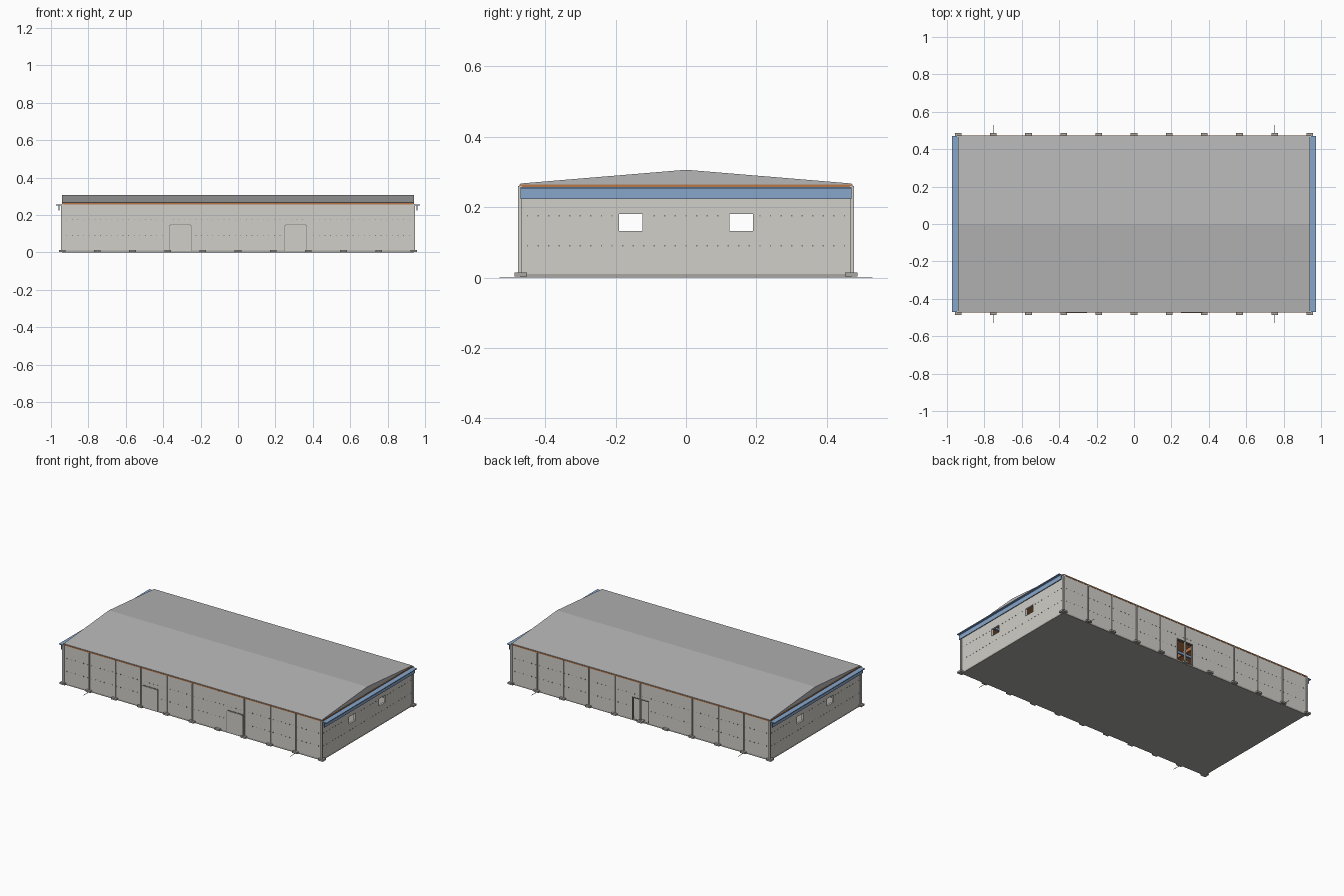
import bpy, bmesh
from mathutils import Matrix, Vector

if "Cube" in bpy.data.objects:
    bpy.data.objects.remove(bpy.data.objects["Cube"])


def material(name, rgb):
    m = bpy.data.materials.new(name)
    m.diffuse_color = (*rgb, 1)
    m.use_nodes = True
    m.node_tree.nodes["Principled BSDF"].inputs["Base Color"].default_value = m.diffuse_color
    return m


CREAM = material("cream_panel", (0.63, 0.62, 0.58))
ROOF = material("roof_grey", (0.47, 0.47, 0.47))
BLUE = material("blue_steel", (0.24, 0.38, 0.60))
ORANGE = material("orange_steel", (0.48, 0.19, 0.07))
DARK = material("dark_steel", (0.24, 0.22, 0.19))
STONE = material("foot_grey", (0.40, 0.39, 0.36))

L, W = 0.94, 0.47          # half length and half width of the hall
BAYS = [-L + 2 * L * i / 10 for i in range(11)]


def boxes(name, spans, mat=None):
    """One object made of boxes given as (x0, x1, y0, y1, z0, z1)."""
    bm = bmesh.new()
    for x0, x1, y0, y1, z0, z1 in spans:
        mtx = Matrix.Translation(Vector((x0 + x1, y0 + y1, z0 + z1)) / 2)
        mtx = mtx @ Matrix.Diagonal((x1 - x0, y1 - y0, z1 - z0, 1))
        bmesh.ops.create_cube(bm, size=1, matrix=mtx)
    return finish(name, bm, mat)


def finish(name, bm, mat):
    bmesh.ops.recalc_face_normals(bm, faces=bm.faces)
    me = bpy.data.meshes.new(name)
    bm.to_mesh(me)
    bm.free()
    ob = bpy.data.objects.new(name, me)
    bpy.context.collection.objects.link(ob)
    if mat:
        me.materials.append(mat)
    return ob


def prism(name, points, axis, a, b, mat):
    """Extrude a 2D outline along x (points are y,z) or y (points are x,z)."""
    bm = bmesh.new()
    put = (lambda p: (a, p[0], p[1])) if axis == "x" else (lambda p: (p[0], a, p[1]))
    face = bm.faces.new([bm.verts.new(put(p)) for p in points])
    new = bmesh.ops.extrude_face_region(bm, geom=[face])["geom"]
    shift = (b - a, 0, 0) if axis == "x" else (0, b - a, 0)
    bmesh.ops.translate(bm, vec=shift, verts=[v for v in new if isinstance(v, bmesh.types.BMVert)])
    return finish(name, bm, mat)


def cut(target, spans):
    bpy.context.view_layer.objects.active = target
    for span in spans:
        cutter = boxes("cutter", [span])
        cutter.hide_render = True
        mod = target.modifiers.new("cut", "BOOLEAN")
        mod.operation, mod.solver, mod.object = "DIFFERENCE", "EXACT", cutter
        bpy.ops.object.modifier_apply(modifier=mod.name)
        bpy.data.objects.remove(cutter, do_unlink=True)


# floor slab and hollow walls with end windows and a rear doorway
boxes("floor_slab", [(-L, L, -W, W, 0, 0.01)], STONE)
walls = boxes("walls", [(-L, L, -W, W, 0.008, 0.258)], CREAM)
cut(walls, [(-L + .012, L - .012, -W + .012, W - .012, 0, 0.3),
            (-1.1, 1.1, -0.19, -0.123, 0.132, 0.18),
            (-1.1, 1.1, 0.123, 0.19, 0.132, 0.18),
            (-0.058, 0.058, 0.4, 0.6, 0, 0.15)])

# ceiling band whose edge shows as an orange line, and the low gable roof
boxes("eaves_band", [(-L - .002, L + .002, -W - .002, W + .002, 0.257, 0.264)], ORANGE)
prism("roof", [(-W, 0.263), (W, 0.263), (W, 0.267), (0, 0.306), (-W, 0.267)],
      "x", -L, L, ROOF)

# canopies at both ends: flat top plate, hanging fascia
for s, side in ((-1, "left"), (1, "right")):
    def ends(a, b):
        return min(s * a, s * b), max(s * a, s * b)
    boxes(side + "_canopy", [(*ends(L, 0.974), -W, W, 0.252, 0.257),
                             (*ends(0.955, 0.960), -W, W, 0.223, 0.254)], BLUE)

# long-side columns, feet, panel joints and ground straps
columns, joints, feet, straps = [], [], [], []
for s in (-1, 1):
    for i, x in enumerate(BAYS):
        y0, y1 = sorted((s * (W - .005), s * (W + .007)))
        f0, f1 = sorted((s * (W - .018), s * (W + .017)))
        feet.append((x - .018, x + .018, f0, f1, 0.003, 0.014))
        if i in (0, 10):
            columns.append((x - .006, x + .006, y0, y1, 0.01, 0.26))
        elif i % 2:
            columns.append((x - .003, x + .003, y0, y1, 0.01, 0.257))
        else:
            y0, y1 = sorted((s * W, s * (W + .003)))
            joints.append((x - .004, x + .004, y0, y1, 0.01, 0.257))
    for x in (-0.752, 0.752):
        y0, y1 = sorted((s * W, s * 0.53))
        straps.append((x - .001, x + .001, y0, y1, 0, 0.002))
boxes("columns", columns, CREAM)
boxes("panel_joints", joints, CREAM)
boxes("column_feet", feet, STONE)
boxes("ground_straps", straps, DARK)

# front doors with clipped upper corners, dark surround behind the leaf
for s, side in ((-1, "left"), (1, "right")):
    for part, g, y, mat in (("door_frame", 0, -W - .003, DARK),
                            ("door_leaf", 0.003, -W - .006, CREAM)):
        a, b, t, c = 0.249 + g, 0.368 - g, 0.15 - g, 0.006
        outline = [(a, .008), (b, .008), (b, t - c), (b - c, t), (a + c, t), (a, t - c)]
        prism(f"{side}_{part}", [(s * x, z) for x, z in outline], "y", y, -W + .002, mat)

# rear doorway: thin surround
boxes("rear_door_frame", [(-.061, -.057, W - .012, W + .003, .008, .15),
                          (.057, .061, W - .012, W + .003, .008, .15),
                          (-.061, .061, W - .012, W + .003, .149, .153)], DARK)

# interior cross beams and lengthwise beams
boxes("cross_beams", [(x - .006, x + .006, -W + .012, W - .012, 0.235, 0.258)
                      for x in BAYS[1:10]], ORANGE)
boxes("long_beams", [(-L + .012, L - .012, y - .006, y + .006, 0.225, 0.24)
                     for y in (-0.36, -0.24, 0, 0.24, 0.36)], BLUE)

# rows of small fixings on all four walls
bolts, r = [], 0.002
for z in (0.09, 0.175):
    for k in range(62):
        x = -0.915 + 0.03 * k
        in_front_door = z < 0.15 and 0.24 < abs(x) < 0.375
        in_rear_door = z < 0.15 and abs(x) < 0.065
        if not in_front_door:
            bolts.append((x - r, x + r, -W - .002, -W + .001, z - r, z + r))
        if not in_rear_door:
            bolts.append((x - r, x + r, W - .001, W + .002, z - r, z + r))
    for k in range(31):
        y = -0.45 + 0.03 * k
        if z > 0.13 and 0.118 < abs(y) < 0.195:
            continue
        for e in (-L, L):
            bolts.append((e - .002, e + .002, y - r, y + r, z - r, z + r))
boxes("wall_fixings", bolts, DARK)
